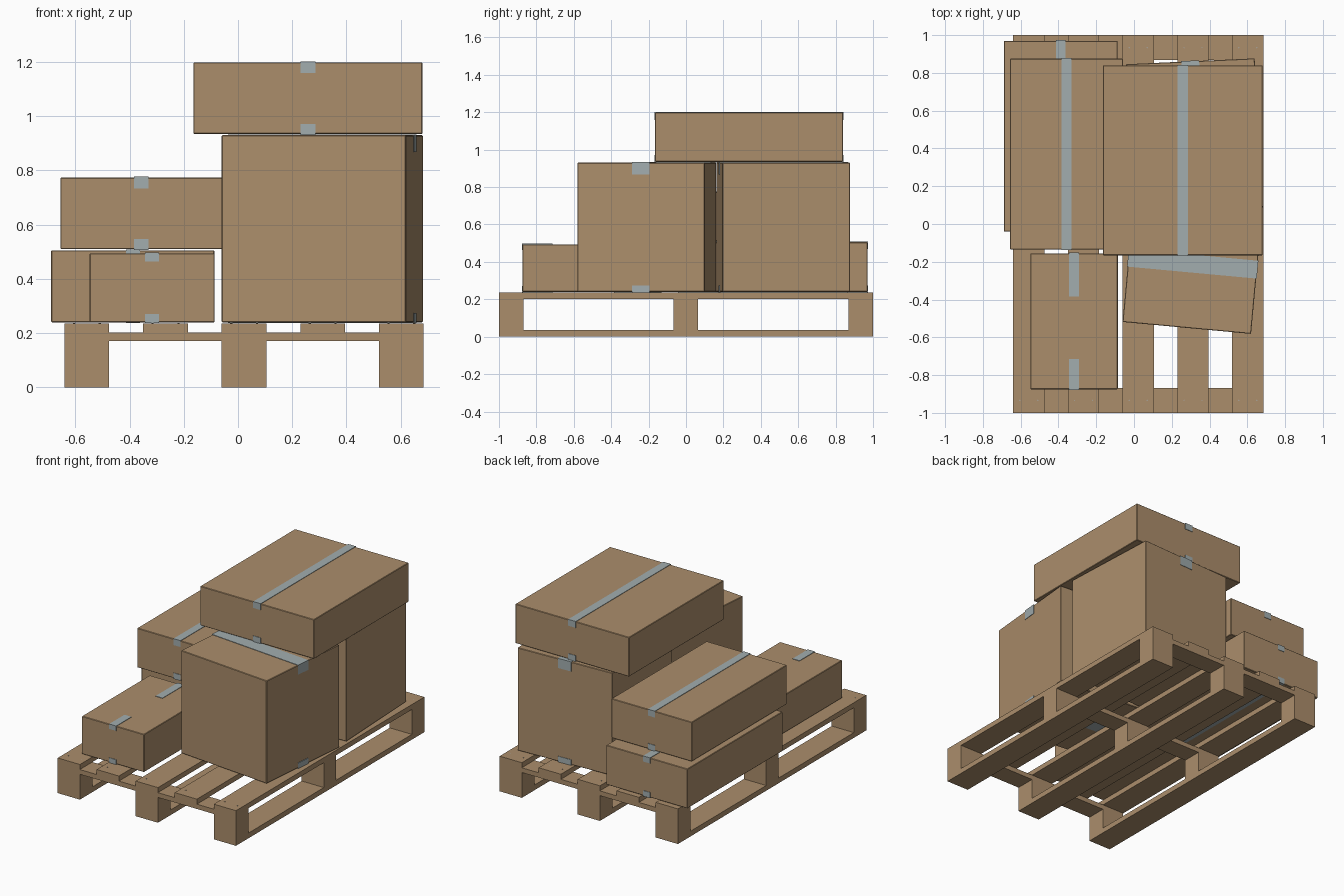
import bpy, bmesh
from math import radians
from mathutils import Matrix, Vector

if "Cube" in bpy.data.objects:
    bpy.data.objects.remove(bpy.data.objects["Cube"])


def material(name, rgb):
    m = bpy.data.materials.new(name)
    m.diffuse_color = (*rgb, 1)
    m.use_nodes = True
    m.node_tree.nodes["Principled BSDF"].inputs["Base Color"].default_value = m.diffuse_color
    return m


CARD = material("cardboard", (0.41, 0.27, 0.148))
WOOD = material("pallet_wood", (0.41, 0.27, 0.148))
TAPE = material("packing_tape", (0.36, 0.42, 0.43))
NAIL = material("nail_steel", (0.4, 0.36, 0.3))


def finish(name, bm, mat, matrix=Matrix()):
    bmesh.ops.recalc_face_normals(bm, faces=bm.faces)
    me = bpy.data.meshes.new(name)
    bm.to_mesh(me)
    bm.free()
    me.materials.append(mat)
    ob = bpy.data.objects.new(name, me)
    ob.matrix_world = matrix
    bpy.context.collection.objects.link(ob)
    return ob


def block(name, lo, hi, mat, matrix=Matrix(), bevel=0):
    lo, hi = Vector(lo), Vector(hi)
    bm = bmesh.new()
    bmesh.ops.create_cube(bm, size=1)
    bmesh.ops.scale(bm, vec=hi - lo, verts=bm.verts)
    bmesh.ops.translate(bm, vec=(lo + hi) / 2, verts=bm.verts)
    if bevel:
        bmesh.ops.bevel(bm, geom=bm.edges[:], offset=bevel, segments=1, affect='EDGES')
    return finish(name, bm, mat, matrix)


def tape_strip(name, path, width, matrix):
    """Thin strip: a closed (y, z) outline swept across x."""
    bm = bmesh.new()
    face = bm.faces.new([bm.verts.new((-width / 2, y, z)) for y, z in path])
    out = bmesh.ops.extrude_face_region(bm, geom=[face])
    bmesh.ops.translate(bm, vec=(width, 0, 0),
                        verts=[v for v in out["geom"] if isinstance(v, bmesh.types.BMVert)])
    finish(name, bm, TAPE, matrix)


def carton(name, centre, size, z0, angle=0, along_x=False, tape=0.052,
           wrap=(0.04, 0.037), ends=None):
    """Cardboard box with tape on top and bottom; ends = short tape lengths front, back."""
    w, d, h = size
    base = Matrix.Translation((*centre, z0)) @ Matrix.Rotation(radians(angle), 4, 'Z')
    block(name, (-w / 2, -d / 2, 0), (w / 2, d / 2, h), CARD, base, 0.003)
    m = base @ (Matrix.Rotation(radians(90), 4, 'Z') if along_x else Matrix())
    e = (w if along_x else d) / 2
    t = 0.003
    for side, z, s, drop in (("top", h, 1, wrap[0]), ("bottom", 0, -1, wrap[1])):
        low, out = z - s * drop, z + s * t
        if ends:
            for label, g, length in (("front", -1, ends[0]), ("back", 1, ends[1])):
                tape_strip(f"{name}_{side}_{label}_tape",
                           [(g * e, low), (g * (e + t), low), (g * (e + t), out),
                            (g * (e - length), out), (g * (e - length), z), (g * e, z)], tape, m)
        else:
            tape_strip(f"{name}_{side}_tape",
                       [(-e, low), (-e - t, low), (-e - t, out), (e + t, out),
                        (e + t, low), (e, low), (e, z), (-e, z)], tape, m)


# Pallet: runners, blocks, cross boards and top slats
BW = 0.165
xs = [-0.64 + 0.29 * i for i in range(5)]
rows = [(-1, -0.868), (-0.067, 0.063), (0.868, 1)]
for i, x in enumerate(xs):
    block(f"top_slat_{i + 1}", (x, -1, 0.202), (x + BW, 1, 0.236), WOOD)
for i, x in enumerate(xs[::2]):
    block(f"bottom_runner_{i + 1}", (x, -1, 0), (x + BW, 1, 0.035), WOOD)
    for j, (a, b) in enumerate(rows):
        block(f"pallet_block_{i + 1}_{j + 1}", (x, a, 0.035), (x + BW, b, 0.17), WOOD)
for j, (a, b) in enumerate(rows):
    block(f"cross_board_{j + 1}", (xs[0], a, 0.17), (xs[4] + BW, b, 0.202), WOOD)

# Nail heads on the slats
bm = bmesh.new()
for x in xs:
    for a, b in rows:
        for dx in (0.035, BW - 0.035):
            bmesh.ops.create_cone(bm, cap_ends=True, segments=8, radius1=0.004, radius2=0.004,
                                  depth=0.002,
                                  matrix=Matrix.Translation((x + dx, (a + b) / 2, 0.2365)))
finish("nail_heads", bm, NAIL)

# Cartons
carton("lower_left_box", (-0.388, 0.465), (0.603, 1.01, 0.265), 0.24, wrap=(0.035, 0.035))
carton("upper_left_box", (-0.357, 0.37), (0.597, 1.01, 0.264), 0.51)
carton("small_front_box", (-0.317, -0.515), (0.462, 0.72, 0.254), 0.24, wrap=(0.03, 0.03),
       ends=(0.16, 0.23))
carton("front_tall_box", (0.311, -0.21), (0.683, 0.683, 0.69), 0.24, angle=-5.3, along_x=True,
       tape=0.095, wrap=(0.062, 0.035))
carton("back_tall_box", (0.313, 0.52), (0.683, 0.683, 0.69), 0.24, angle=2.6,
       tape=0.095, wrap=(0.062, 0.035))
carton("top_box", (0.258, 0.337), (0.845, 1.005, 0.264), 0.935, tape=0.056)
